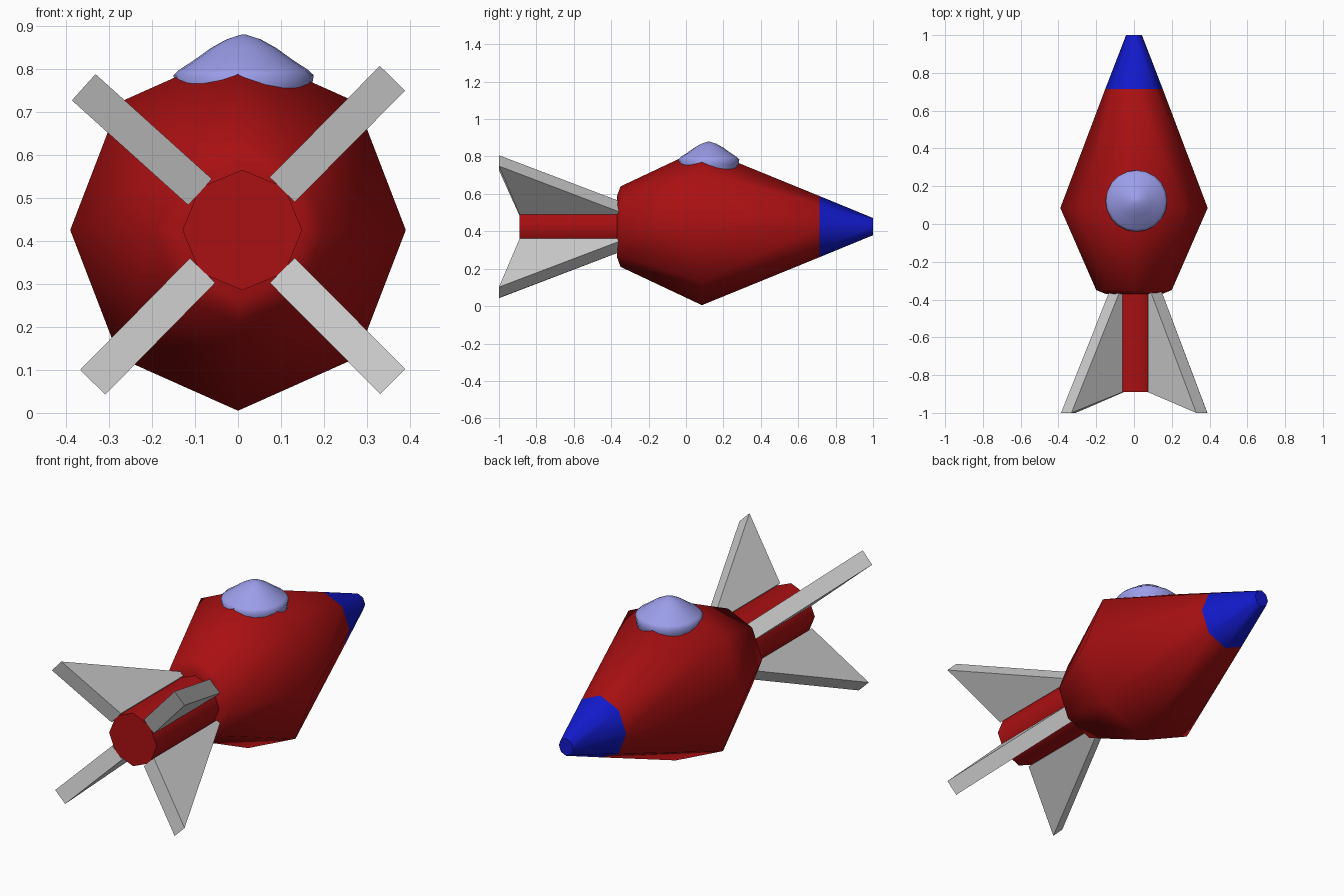
import bpy, bmesh
from math import sin, cos, pi, radians
from mathutils import Vector

if "Cube" in bpy.data.objects:
    bpy.data.objects.remove(bpy.data.objects["Cube"])

AXIS_Z = 0.425


def material(name, rgb):
    m = bpy.data.materials.new(name)
    m.diffuse_color = (*rgb, 1)
    m.use_nodes = True
    m.node_tree.nodes["Principled BSDF"].inputs["Base Color"].default_value = m.diffuse_color
    return m


RED = material("red paint", (0.4, 0.005, 0.006))
BLUE = material("blue paint", (0.006, 0.01, 0.6))
GLASS = material("canopy glass", (0.33, 0.34, 0.82))


def finish(name, bm, mat=None, angle=None):
    bmesh.ops.recalc_face_normals(bm, faces=bm.faces)
    me = bpy.data.meshes.new(name)
    bm.to_mesh(me)
    bm.free()
    ob = bpy.data.objects.new(name, me)
    bpy.context.collection.objects.link(ob)
    if mat:
        me.materials.append(mat)
    if angle:
        bpy.context.view_layer.objects.active = ob
        ob.select_set(True)
        bpy.ops.object.shade_smooth_by_angle(angle=radians(angle))
        ob.select_set(False)
    return ob


def loft(name, rings, sides, mat, angle, place, caps=(True, True)):
    """Skin rings of (position, radius_a, radius_b); place maps them into space."""
    bm = bmesh.new()
    loops = [[bm.verts.new(place(p, a * cos(2 * pi * i / sides), b * sin(2 * pi * i / sides)))
              for i in range(sides)] for p, a, b in rings]
    for lo, hi in zip(loops, loops[1:]):
        for i in range(sides):
            j = (i + 1) % sides
            bm.faces.new((lo[i], lo[j], hi[j], hi[i]))
    for use, loop in zip(caps, (loops[0], loops[-1])):
        if use:
            bm.faces.new(loop)
    return finish(name, bm, mat, angle)


def along_y(cx):
    return lambda p, a, b: (cx + a, p, AXIS_Z + b)


# Octagonal hull, nose tip and tail pipe
loft("hull", [(-0.37, 0.15, 0.16), (-0.35, 0.20, 0.215), (0.085, 0.39, 0.42), (0.715, 0.152, 0.163)],
     8, RED, 62, along_y(0), (True, False))
loft("nose_tip", [(0.715, 0.152, 0.163), (1.0, 0.042, 0.046)], 8, BLUE, 50, along_y(0), (False, True))
loft("tail_pipe", [(-0.89, 0.139, 0.14), (-0.34, 0.139, 0.14)], 8, RED, 50, along_y(0.01))

# Canopy: bell-shaped dome sunk into the hull ridge
dome = [(0.70, 0.148), (0.755, 0.158), (0.785, 0.163), (0.797, 0.150), (0.822, 0.112),
        (0.848, 0.076), (0.868, 0.040), (0.879, 0.006)]
loft("canopy", [(z, r, r) for z, r in dome], 20, GLASS, 75,
     lambda p, a, b: (0.013 + a, 0.122 + b, p))

# Four swept triangular tail fins
FIN_PROFILE = [(-0.32, 0.132), (-0.89, 0.132), (-1.0, 0.496)]
for label, deg in (("upper_right", 45.3), ("upper_left", 138), ("lower_left", 225.5), ("lower_right", 314.8)):
    t = radians(deg)
    out, side = Vector((cos(t), 0, sin(t))), Vector((-sin(t), 0, cos(t)))
    bm = bmesh.new()
    tri = [bm.verts.new(Vector((0.01, y, AXIS_Z)) + out * r - side * 0.041) for y, r in FIN_PROFILE]
    ext = bmesh.ops.extrude_face_region(bm, geom=[bm.faces.new(tri)])
    bmesh.ops.translate(bm, vec=side * 0.082,
                        verts=[v for v in ext["geom"] if isinstance(v, bmesh.types.BMVert)])
    finish("fin_" + label, bm)
